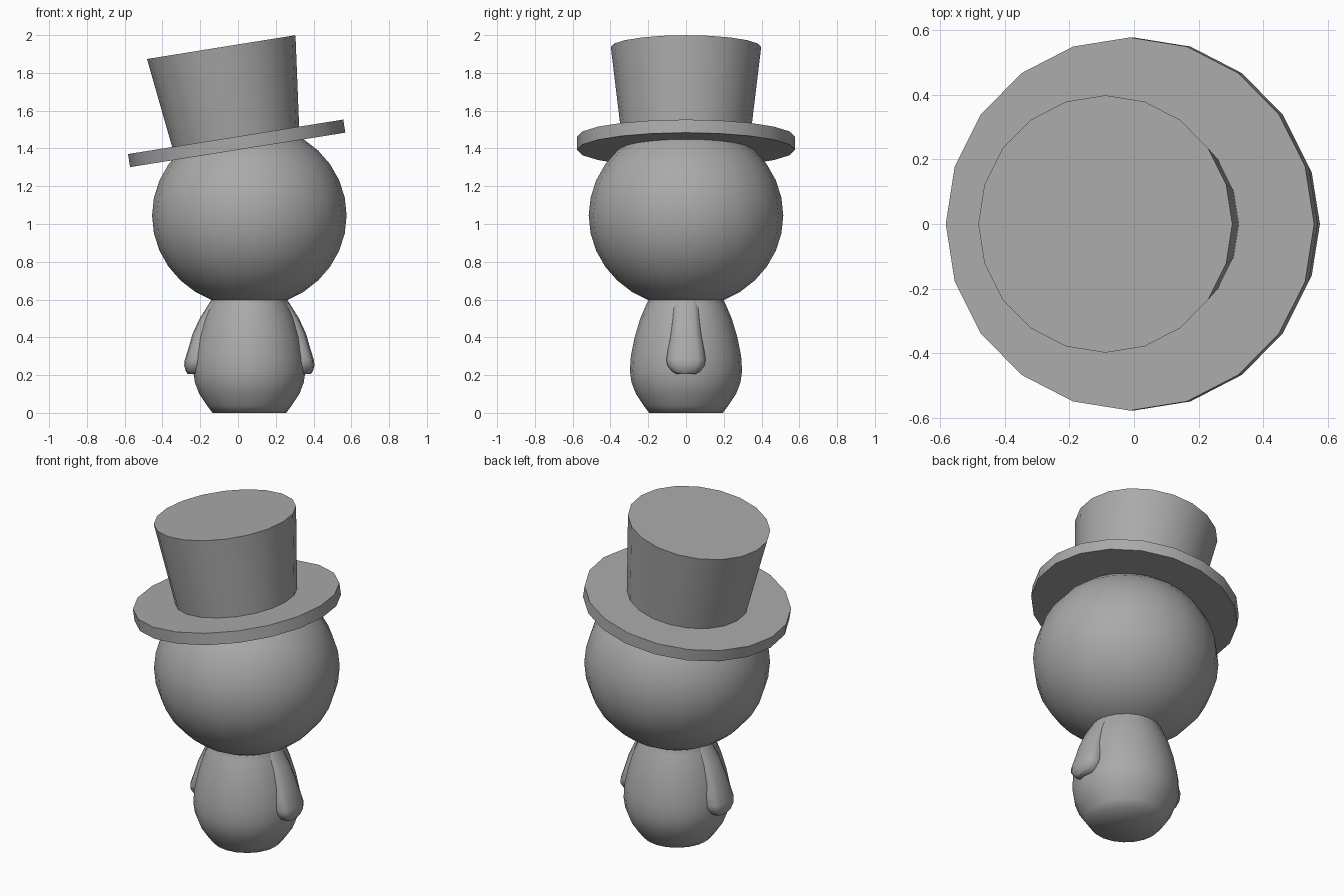
import bpy
import bmesh
from math import cos, sin, pi, radians, copysign
from mathutils import Matrix

if "Cube" in bpy.data.objects:
    bpy.data.objects.remove(bpy.data.objects["Cube"], do_unlink=True)

SIDES = 20
CENTRE_X = 0.06

grey = bpy.data.materials.new("plain grey")
grey.use_nodes = True
colour = (0.4, 0.4, 0.4, 1)
grey.diffuse_color = colour
grey.node_tree.nodes["Principled BSDF"].inputs["Base Color"].default_value = colour


def finish(name, bm, matrix, angle=35):
    """Turn a bmesh into a placed, shaded object."""
    bmesh.ops.recalc_face_normals(bm, faces=bm.faces)
    mesh = bpy.data.meshes.new(name)
    bm.to_mesh(mesh)
    bm.free()
    mesh.materials.append(grey)
    obj = bpy.data.objects.new(name, mesh)
    bpy.context.collection.objects.link(obj)
    obj.matrix_world = matrix
    bpy.ops.object.select_all(action="DESELECT")
    obj.select_set(True)
    bpy.context.view_layer.objects.active = obj
    bpy.ops.object.shade_smooth_by_angle(angle=radians(angle))
    return obj


def loft(rings, sides, power=1.0):
    """Skin rings of (z, x centre, x radius, y radius) and cap both ends."""
    bm = bmesh.new()
    loops = []
    for z, cx, rx, ry in rings:
        loop = []
        for i in range(sides):
            c, s = cos(2 * pi * i / sides), sin(2 * pi * i / sides)
            x = copysign(abs(c) ** power, c)
            y = copysign(abs(s) ** power, s)
            loop.append(bm.verts.new((cx + rx * x, ry * y, z)))
        loops.append(loop)
    for a, b in zip(loops, loops[1:]):
        for i in range(sides):
            j = (i + 1) % sides
            bm.faces.new((a[i], a[j], b[j], b[i]))
    bm.faces.new(loops[0])
    bm.faces.new(loops[-1])
    return bm


def turned(profile):
    return loft([(z, 0, r, r) for z, r in profile], SIDES)


figure = Matrix.Translation((CENTRE_X, 0, 0))

# Pear-shaped body with a narrow neck
body = [(0, 0.195), (0.04, 0.225), (0.1, 0.265), (0.16, 0.288), (0.22, 0.297),
        (0.3, 0.292), (0.4, 0.272), (0.5, 0.242), (0.57, 0.212), (0.6, 0.198),
        (0.66, 0.19)]
finish("body", turned(body), figure, 60)

# Slightly flattened round head
bm = bmesh.new()
bmesh.ops.create_uvsphere(bm, u_segments=SIDES, v_segments=16, radius=0.515)
bmesh.ops.scale(bm, vec=(1, 1, 0.945), verts=bm.verts)
finish("head", bm, Matrix.Translation((CENTRE_X, 0, 1.045)))

# Arms lying against the body, with rounded hands
arm = [(0.6, 0.15, 0.05, 0.07), (0.5, 0.21, 0.053, 0.075),
       (0.42, 0.24, 0.06, 0.083), (0.34, 0.263, 0.06, 0.096),
       (0.28, 0.28, 0.062, 0.104), (0.25, 0.284, 0.061, 0.098),
       (0.22, 0.284, 0.052, 0.075), (0.205, 0.284, 0.042, 0.05)]
for name, side in (("left_arm", 1), ("right_arm", -1)):
    rings = [(z, side * x, rx, ry) for z, x, rx, ry in arm]
    finish(name, loft(rings, 12, 0.75), figure, 50)

# Tilted top hat: flat brim and flared crown
hat = Matrix.Translation((-0.007, 0, 1.427)) @ Matrix.Rotation(radians(-9.1), 4, "Y")
finish("hat_brim", turned([(-0.035, 0.577), (0.035, 0.577)]), hat)
finish("hat_crown", turned([(0.03, 0.34), (0.516, 0.398)]), hat)
